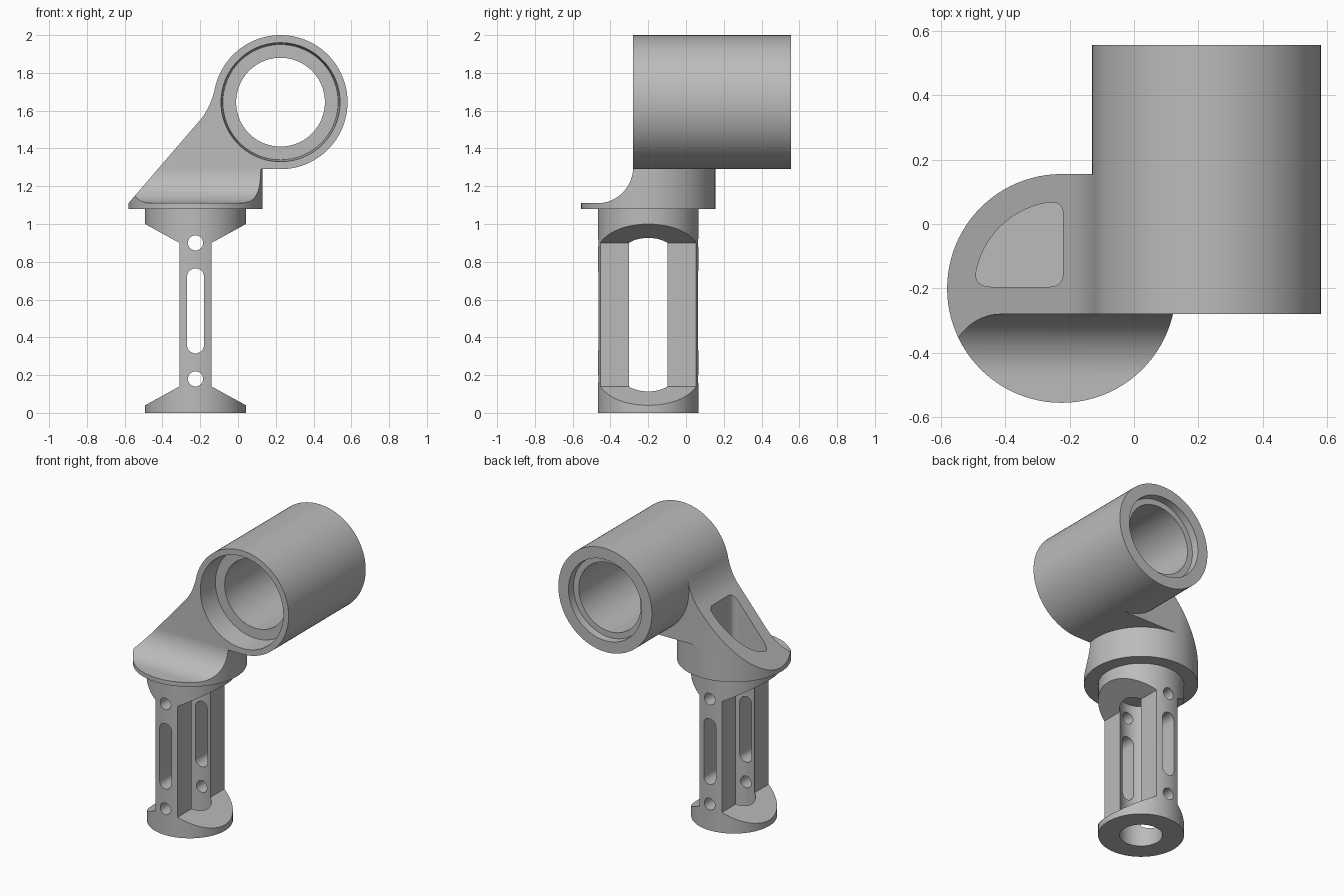
import bpy, bmesh, math

cube = bpy.data.objects.get("Cube")
if cube:
    bpy.data.objects.remove(cube, do_unlink=True)

grey = bpy.data.materials.new("plain_grey")
grey.use_nodes = True
grey.diffuse_color = (0.5, 0.5, 0.5, 1)
grey.node_tree.nodes["Principled BSDF"].inputs["Base Color"].default_value = (0.5, 0.5, 0.5, 1)

PX, PY = -0.225, -0.20      # post axis
RX, RZ = 0.225, 1.645       # ring axis
RAD = 0.355                 # ring and flange radius
FRONT = -0.28               # front plane of ring and web


def finish(name, bm):
    bmesh.ops.recalc_face_normals(bm, faces=bm.faces)
    mesh = bpy.data.meshes.new(name)
    bm.to_mesh(mesh)
    bm.free()
    mesh.materials.append(grey)
    ob = bpy.data.objects.new(name, mesh)
    bpy.context.collection.objects.link(ob)
    return ob


def prism(name, pts, axis, lo, hi):
    """Extrude a 2D outline along an axis."""
    place = {"x": lambda a, b, t: (t, a, b),
             "y": lambda a, b, t: (a, t, b),
             "z": lambda a, b, t: (a, b, t)}[axis]
    bm = bmesh.new()
    ends = [[bm.verts.new(place(a, b, t)) for a, b in pts] for t in (lo, hi)]
    bm.faces.new(ends[0])
    bm.faces.new(ends[1][::-1])
    for i in range(len(pts)):
        j = (i + 1) % len(pts)
        bm.faces.new((ends[0][i], ends[0][j], ends[1][j], ends[1][i]))
    return finish(name, bm)


def arc(cx, cy, r, a0, a1, n):
    angles = [math.radians(a0 + (a1 - a0) * i / n) for i in range(n + 1)]
    return [(cx + r * math.cos(a), cy + r * math.sin(a)) for a in angles]


def circle(cx, cy, r, n=96):
    return arc(cx, cy, r, 0, 360, n)[:-1]


def bend(p, c, q, n=10):
    """Curve from p to q pulled toward corner c."""
    return [tuple((1 - t) ** 2 * a + 2 * t * (1 - t) * b + t * t * d
                  for a, b, d in zip(p, c, q)) for t in (i / n for i in range(n + 1))]


def rect(x0, y0, x1, y1):
    return [(x0, y0), (x1, y0), (x1, y1), (x0, y1)]


def boolean(ob, tool, operation="DIFFERENCE"):
    mod = ob.modifiers.new("cut", "BOOLEAN")
    mod.operation, mod.solver, mod.object = operation, "EXACT", tool
    deps = bpy.context.evaluated_depsgraph_get()
    mesh = bpy.data.meshes.new_from_object(ob.evaluated_get(deps))
    ob.modifiers.clear()
    ob.data = mesh
    bpy.data.objects.remove(tool, do_unlink=True)


def smooth(ob):
    bpy.ops.object.select_all(action="DESELECT")
    ob.select_set(True)
    bpy.context.view_layer.objects.active = ob
    bpy.ops.object.shade_smooth_by_angle(angle=math.radians(25))


# Ring housing: stepped bore, turned around the y axis
section = [(RAD, FRONT), (RAD, 0.555), (0.278, 0.555), (0.275, 0.505),
           (0.235, 0.505), (0.235, -0.13), (0.305, -0.13), (0.315, FRONT)]
bm = bmesh.new()
loops = [[bm.verts.new((x, y, z)) for x, z in circle(RX, RZ, r)] for r, y in section]
for k, loop in enumerate(loops):
    after = loops[(k + 1) % len(loops)]
    for i in range(len(loop)):
        j = (i + 1) % len(loop)
        bm.faces.new((loop[i], loop[j], after[j], after[i]))
smooth(finish("ring_housing", bm))

# Bracket: round flange block plus straight web below the ring
bracket = prism("bracket", circle(PX, PY, RAD), "z", 1.08, 1.9)
boolean(bracket, prism("web", rect(PX, FRONT, RX, PY + RAD), "z", 1.29, 1.8), "UNION")

# Sloping back of the bracket, blending into the ring
slope = [(0.4, 1.0), (-0.7, 1.0), (-0.7, 1.11), (-0.58, 1.11)]
slope += bend((-0.2, 1.551), (-0.145, 1.615), (-0.122, 1.72))
slope += [(RX, RZ), (0.4, RZ)]
boolean(bracket, prism("slope", slope, "y", -0.8, 0.8), "INTERSECT")

# Hollow front sweep above the flange
sweep = [(-0.8, 1.11)] + arc(-0.47, 1.30, 0.19, -90, 0, 24) + [(FRONT, 2.2), (-0.8, 2.2)]
boolean(bracket, prism("sweep", sweep, "x", -0.9, 0.9))

# Clear the ring bore
boolean(bracket, prism("clearance", circle(RX, RZ, 0.335), "y", -0.9, 0.9))

# Pocket in the sloping face
pocket = arc(PX, PY, 0.27, 168, 100, 20)
pocket += bend(pocket[-1], (-0.22, 0.075), (-0.22, 0.03))
pocket += bend((-0.22, -0.15), (-0.22, -0.195), (-0.265, -0.195))
pocket += bend((-0.44, -0.195), (-0.5, -0.195), pocket[0])[:-1]
boolean(bracket, prism("pocket", pocket, "z", 1.13, 2.0))
smooth(bracket)

# Post: round column cut down to two legs, with a central bore
post = prism("post", circle(PX, PY, 0.267), "z", 0, 1.08)
for side in (-1, 1):
    gap = [(PX + side * x, z) for x, z in
           ((0.085, 0.14), (0.085, 0.9), (0.3, 1.018), (0.3, 0.022))]
    boolean(post, prism("gap", gap, "y", -0.8, 0.4))
boolean(post, prism("bore", circle(PX, PY, 0.133), "z", -0.1, 1.0))

# Round holes and long slot through both legs
for z in (0.18, 0.9):
    boolean(post, prism("hole", circle(PX, z, 0.04, 40), "y", -0.8, 0.4))
slot = arc(PX, 0.72, 0.045, 0, 180, 20) + arc(PX, 0.36, 0.045, 180, 360, 20)
boolean(post, prism("slot", slot, "y", -0.8, 0.4))
smooth(post)
